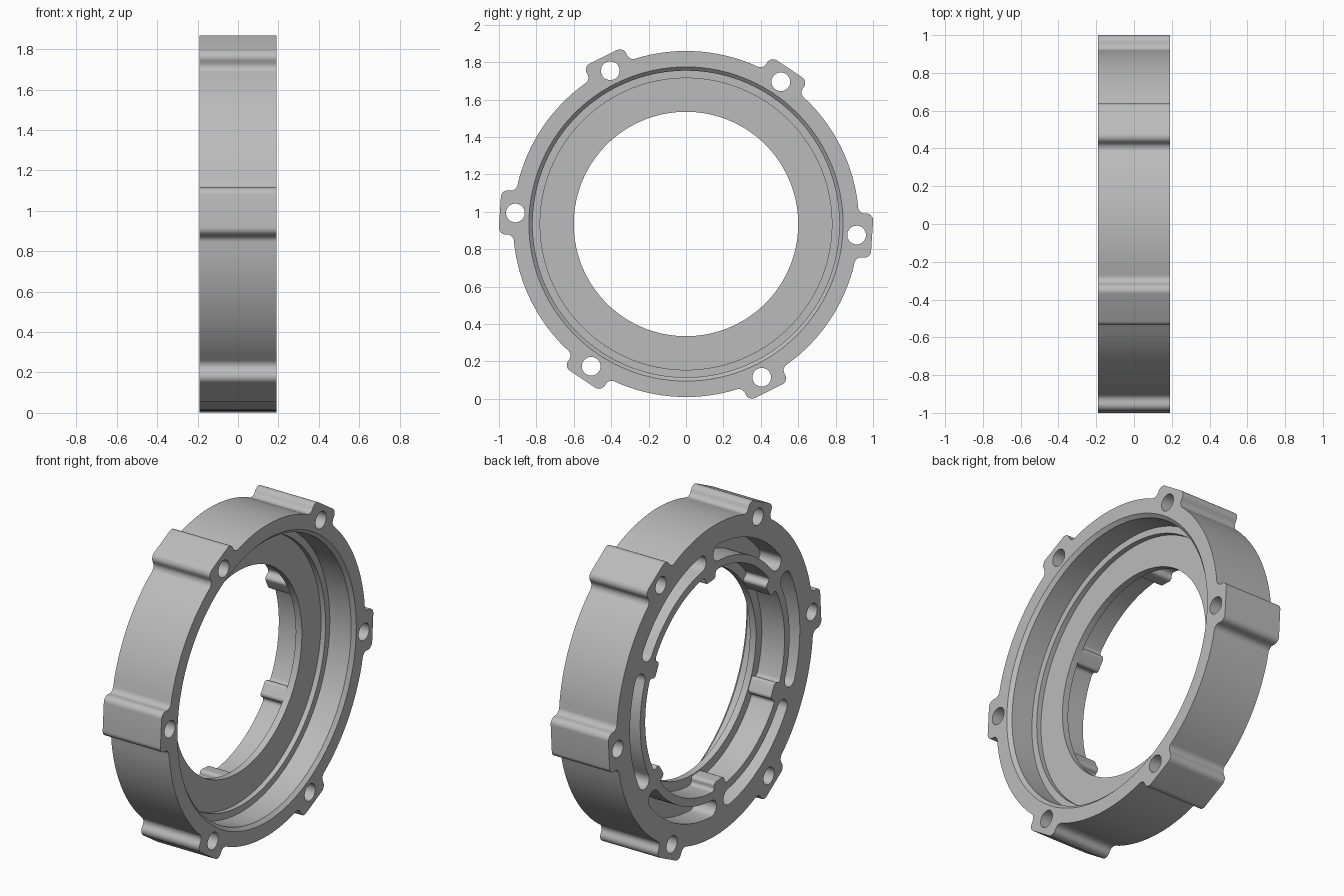
import bpy, bmesh
from math import sin, cos, radians, sqrt, degrees, asin
from mathutils import Vector

cube = bpy.data.objects.get("Cube")
if cube:
    bpy.data.objects.remove(cube, do_unlink=True)

CENTRE_Z = 0.935
HALF = 0.19
PHASE = -3.7      # angle of the first bolt lug
PITCH = 60

metal = bpy.data.materials.new("grey_metal")
metal.use_nodes = True
metal.diffuse_color = (0.5, 0.5, 0.5, 1)
metal.node_tree.nodes["Principled BSDF"].inputs["Base Color"].default_value = (0.5, 0.5, 0.5, 1)


def polar(r, a):
    return Vector((r * cos(radians(a)), r * sin(radians(a))))


def turned(u, v, a):
    """Point given as radial and tangential offsets, turned to angle a."""
    return u * polar(1, a) + v * polar(1, a + 90)


def rounded(prev, corner, nxt, radius, steps=7):
    """Arc of the given radius that replaces a corner."""
    d1, d2 = (prev - corner).normalized(), (nxt - corner).normalized()
    half = d1.angle(d2) / 2
    reach = radius / (sin(half) / cos(half))
    mid = corner + (d1 + d2).normalized() * (radius / sin(half))
    a, b = corner + d1 * reach - mid, corner + d2 * reach - mid
    return [mid + a.lerp(b, i / steps).normalized() * radius for i in range(steps + 1)]


def toothed_outline(radius, tip, half_width, fillet, phase):
    """Circle with six rounded teeth, pointing out or in."""
    foot = sqrt(radius ** 2 - half_width ** 2)
    clear = degrees(asin(half_width / radius)) + 4.5
    pts = []
    for k in range(6):
        a = phase + k * PITCH
        raw = [polar(radius, a - clear), turned(foot, -half_width, a), turned(tip, -half_width, a),
               turned(tip, half_width, a), turned(foot, half_width, a), polar(radius, a + clear)]
        for i in range(1, 5):
            pts += rounded(raw[i - 1], raw[i], raw[i + 1], fillet)
        n = 16
        span = PITCH - 2 * clear
        pts += [polar(radius, a + clear + span * i / n) for i in range(n + 1)]
    return pts


def slot_outline(r, half_width, half_angle, a):
    """Curved slot with round ends."""
    n = 18
    arc = [a - half_angle + 2 * half_angle * i / n for i in range(n + 1)]
    cap = [180 * i / 10 for i in range(1, 10)]
    pts = [polar(r + half_width, t) for t in arc]
    pts += [polar(r, arc[-1]) + polar(half_width, arc[-1] + c) for c in cap]
    pts += [polar(r - half_width, t) for t in reversed(arc)]
    pts += [polar(r, arc[0]) + polar(half_width, arc[0] + 180 + c) for c in cap]
    return pts


def new_object(name, bm):
    bmesh.ops.recalc_face_normals(bm, faces=bm.faces)
    mesh = bpy.data.meshes.new(name)
    bm.to_mesh(mesh)
    bm.free()
    mesh.materials.append(metal)
    obj = bpy.data.objects.new(name, mesh)
    bpy.context.collection.objects.link(obj)
    obj.location.z = CENTRE_Z
    return obj


def prisms(name, outlines, x0, x1):
    bm = bmesh.new()
    for pts in outlines:
        face = bm.faces.new([bm.verts.new((x0, p.x, p.y)) for p in pts])
        ext = bmesh.ops.extrude_face_region(bm, geom=[face], use_keep_orig=True)
        verts = [v for v in ext["geom"] if isinstance(v, bmesh.types.BMVert)]
        bmesh.ops.translate(bm, verts=verts, vec=(x1 - x0, 0, 0))
    return new_object(name, bm)


def turned_solid(name, profile, n=120):
    """Closed solid of revolution around x from (x, radius) pairs."""
    bm = bmesh.new()
    rings = [[bm.verts.new((x, *polar(r, 360 * i / n))) for i in range(n)] for x, r in profile]
    for lo, hi in zip(rings, rings[1:]):
        for i in range(n):
            j = (i + 1) % n
            bm.faces.new((lo[i], lo[j], hi[j], hi[i]))
    bm.faces.new(rings[0])
    bm.faces.new(rings[-1])
    return new_object(name, bm)


def cut(body, cutter):
    cutter.hide_render = True
    mod = body.modifiers.new("cut", "BOOLEAN")
    mod.operation = "DIFFERENCE"
    mod.solver = "EXACT"
    mod.object = cutter
    bpy.context.view_layer.objects.active = body
    bpy.ops.object.modifier_apply(modifier=mod.name)
    bpy.data.objects.remove(cutter, do_unlink=True)


# Ring body with six bolt lugs
lugs = [PHASE + k * PITCH for k in range(6)]
ring = prisms("flange_ring", [toothed_outline(0.925, 0.997, 0.118, 0.036, PHASE)], -HALF, HALF)

# Stepped open side with a chamfered mouth, and the through bore
cut(ring, turned_solid("bore_cutter", [
    (-0.3, 0.6), (0.0, 0.6), (0.0, 0.78), (0.03, 0.78), (0.03, 0.82),
    (HALF - 0.02, 0.82), (HALF, 0.84), (0.3, 0.84)]))

# Wider rear bore that leaves six small bosses
cut(ring, prisms("rear_bore_cutter",
                 [toothed_outline(0.655, 0.605, 0.048, 0.02, PHASE + PITCH / 2)], -0.3, -0.04))

# Blind curved slots in the rear face
cut(ring, prisms("slot_cutter", [slot_outline(0.75, 0.048, 23.8, a) for a in lugs], -0.3, -0.05))

# Bolt holes
holes = [[polar(0.914, a) + polar(0.05, t * 11.25) for t in range(32)] for a in lugs]
cut(ring, prisms("bolt_hole_cutter", holes, -0.3, 0.3))

# Smooth shading with crisp edges
for obj in bpy.context.selected_objects:
    obj.select_set(False)
ring.select_set(True)
bpy.context.view_layer.objects.active = ring
bpy.ops.object.shade_smooth_by_angle(angle=radians(30))
